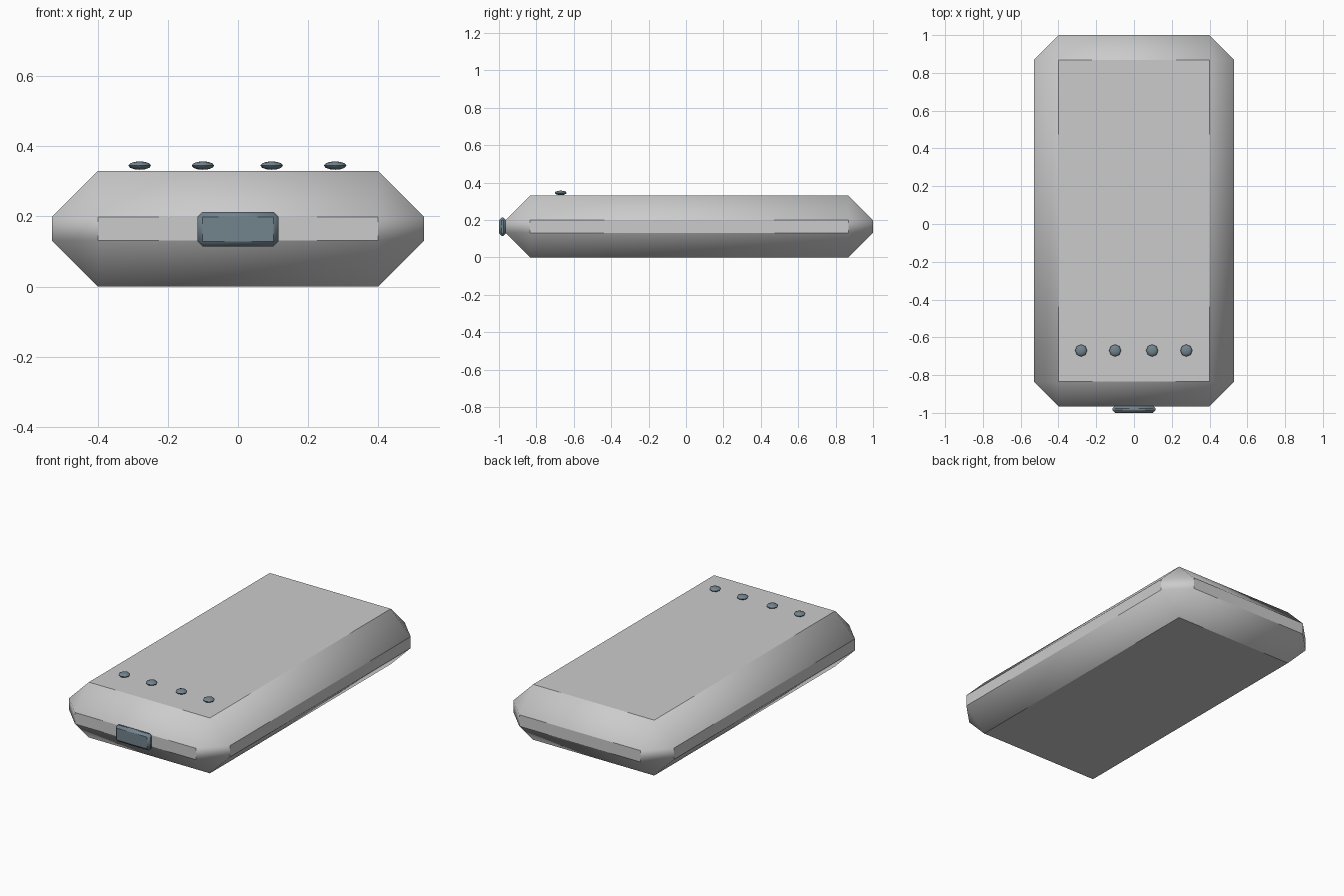
import bpy, bmesh
from math import radians
from mathutils import Matrix, Vector

if "Cube" in bpy.data.objects:
    bpy.data.objects.remove(bpy.data.objects["Cube"])

dark = bpy.data.materials.new("blue_grey")
dark.diffuse_color = (0.17, 0.23, 0.27, 1)
dark.use_nodes = True
dark.node_tree.nodes["Principled BSDF"].inputs["Base Color"].default_value = dark.diffuse_color


def finish(name, bm, mat=None):
    bmesh.ops.recalc_face_normals(bm, faces=bm.faces)
    me = bpy.data.meshes.new(name)
    bm.to_mesh(me)
    bm.free()
    ob = bpy.data.objects.new(name, me)
    bpy.context.collection.objects.link(ob)
    if mat:
        me.materials.append(mat)
    bpy.ops.object.select_all(action='DESELECT')
    ob.select_set(True)
    bpy.context.view_layer.objects.active = ob
    bpy.ops.object.shade_smooth_by_angle(angle=radians(40))
    return ob


def chamfer_box(name, lo, hi, width, mat=None):
    lo, hi = Vector(lo), Vector(hi)
    bm = bmesh.new()
    bmesh.ops.create_cube(bm, size=1, matrix=Matrix.LocRotScale((lo + hi) / 2, None, hi - lo))
    bmesh.ops.bevel(bm, geom=bm.edges[:], offset=width, segments=1, affect='EDGES')
    return finish(name, bm, mat)


# Main case with wide single-step chamfers
chamfer_box("case", (-0.53, -0.965, 0), (0.53, 1.0, 0.33), 0.131)

# Connector port on the front end
chamfer_box("port", (-0.115, -1.0, 0.115), (0.115, -0.963, 0.213), 0.014, dark)

# Row of indicator buttons, flattened low-poly domes
for i, x in enumerate((-0.28, -0.10, 0.096, 0.277)):
    bm = bmesh.new()
    bmesh.ops.create_uvsphere(bm, u_segments=8, v_segments=6, radius=1)
    bm.transform(Matrix.LocRotScale((x, -0.67, 0.345), None, Vector((0.032, 0.032, 0.012))))
    finish(f"button_{i + 1}", bm, dark)
